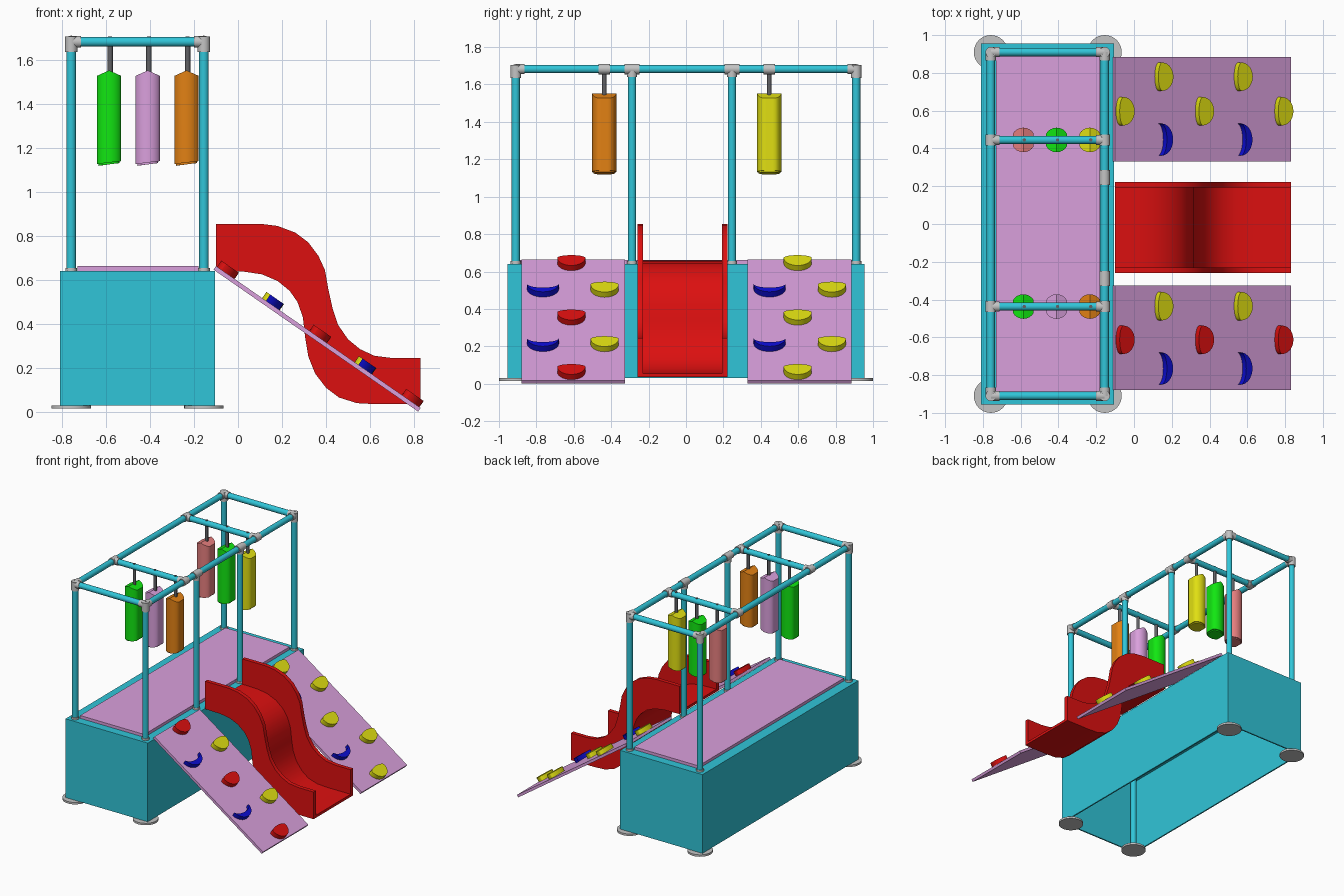
import bpy, bmesh, math
from mathutils import Vector, Matrix

cube = bpy.data.objects.get("Cube")
if cube:
    bpy.data.objects.remove(cube, do_unlink=True)


def material(name, r, g, b):
    m = bpy.data.materials.new(name)
    m.use_nodes = True
    m.diffuse_color = (r, g, b, 1)
    m.node_tree.nodes["Principled BSDF"].inputs["Base Color"].default_value = (r, g, b, 1)
    return m


TEAL = material("teal", 0.03, 0.56, 0.69)
PLUM = material("plum", 0.70, 0.35, 0.72)
RED = material("red", 0.72, 0.005, 0.005)
YELLOW = material("yellow", 0.75, 0.74, 0.006)
BLUE = material("blue", 0.004, 0.004, 0.65)
GREEN = material("green", 0.006, 0.83, 0.006)
ORANGE = material("orange", 0.76, 0.22, 0.007)
PINK = material("pink", 0.79, 0.21, 0.21)
LIGHT = material("light grey", 0.55, 0.55, 0.55)
DARK = material("dark grey", 0.12, 0.12, 0.13)


def finish(name, bm, mat, smooth=True):
    bmesh.ops.recalc_face_normals(bm, faces=bm.faces)
    me = bpy.data.meshes.new(name)
    bm.to_mesh(me)
    bm.free()
    me.materials.append(mat)
    ob = bpy.data.objects.new(name, me)
    bpy.context.collection.objects.link(ob)
    if smooth:
        bpy.ops.object.select_all(action='DESELECT')
        ob.select_set(True)
        bpy.context.view_layer.objects.active = ob
        bpy.ops.object.shade_smooth_by_angle(angle=math.radians(35))
    return ob


def box(name, lo, hi, mat, open_bottom=False):
    lo, hi = Vector(lo), Vector(hi)
    bm = bmesh.new()
    bmesh.ops.create_cube(bm, size=1, matrix=Matrix.Translation((lo + hi) / 2) @ Matrix.Diagonal((*(hi - lo), 1)))
    if open_bottom:
        low = min(bm.faces, key=lambda f: f.calc_center_median().z)
        bmesh.ops.delete(bm, geom=[low], context='FACES_ONLY')
    return finish(name, bm, mat, False)


def tube(name, a, b, r, mat, sides=20):
    a, b = Vector(a), Vector(b)
    d = b - a
    bm = bmesh.new()
    bmesh.ops.create_cone(bm, cap_ends=True, segments=sides, radius1=r, radius2=r, depth=d.length,
                          matrix=Matrix.Translation((a + b) / 2) @ d.to_track_quat('Z', 'Y').to_matrix().to_4x4())
    return finish(name, bm, mat)


def strip(name, lower, upper, y0, y1, mat):
    """Solid band between two matching side outlines, spanning y0 to y1."""
    bm = bmesh.new()
    rings = [[bm.verts.new((p[0], y, p[1])) for p, y in ((a, y0), (b, y0), (b, y1), (a, y1))]
             for a, b in zip(lower, upper)]
    for r, s in zip(rings, rings[1:]):
        for i in range(4):
            j = (i + 1) % 4
            bm.faces.new((r[i], r[j], s[j], s[i]))
    bm.faces.new(rings[0])
    bm.faces.new(rings[-1])
    return finish(name, bm, mat)


# Hollow base, open underneath, and the soft floor
base = box("base_panels", (-0.81, -0.955, 0.03), (-0.105, 0.955, 0.64), TEAL, True)
wall = base.modifiers.new("wall", 'SOLIDIFY')
wall.thickness = 0.015
box("floor_mat", (-0.73, -0.89, 0.635), (-0.18, 0.89, 0.662), PLUM)

# Tube frame with feet, flanges and couplings
XL, XR, Y, TOP, R = -0.758, -0.155, 0.91, 1.682, 0.022
for x in (XL, XR):
    tube("long_rail", (x, -Y, TOP), (x, Y, TOP), R, TEAL)
    for y in (-Y, Y):
        tube("corner_post", (x, y, 0.03), (x, y, TOP), R, TEAL)
        tube("foot_plate", (x, y, 0.015), (x, y, 0.03), 0.09, LIGHT, 32)
        tube("foot_collar", (x, y, 0.03), (x, y, 0.06), 0.03, LIGHT)
        tube("post_flange", (x, y, 0.635), (x, y, 0.655), 0.027, LIGHT)
        tube("corner_coupling", (x, y, 1.635), (x, y, 1.705), 0.028, LIGHT)
        tube("corner_coupling_rail", (x, y, TOP), (x, y * 0.95, TOP), 0.027, LIGHT)
        side = 0.045 if x == XL else -0.045
        tube("corner_coupling_bar", (x, y, TOP), (x + side, y, TOP), 0.027, LIGHT)
    for y in (-0.437, 0.445):
        tube("bar_coupling", (x, y - 0.03, TOP), (x, y + 0.03, TOP), 0.028, LIGHT)
        side = 0.045 if x == XL else -0.045
        tube("bar_socket", (x, y, TOP), (x + side, y, TOP), 0.027, LIGHT)
for y in (-Y, -0.437, 0.445, Y):
    tube("cross_bar", (XL, y, TOP), (XR, y, TOP), R, TEAL)
for y in (-0.288, 0.246):
    tube("gate_post", (XR, y, 0.63), (XR, y, TOP), R, TEAL)
    tube("gate_flange", (XR, y, 0.635), (XR, y, 0.655), 0.027, LIGHT)
    tube("gate_coupling", (XR, y - 0.04, TOP), (XR, y + 0.04, TOP), 0.028, LIGHT)
    tube("gate_socket", (XR, y, 1.64), (XR, y, TOP), 0.027, LIGHT)


# Hanging bags with ridged tops and slanted bottoms
def bag(x, y, mat):
    bm = bmesh.new()
    bmesh.ops.create_cone(bm, cap_ends=True, cap_tris=True, segments=24, radius1=0.065, radius2=0.065, depth=1)
    for v in bm.verts:
        top = v.co.z > 0
        v.co.x = max(-0.055, min(0.055, v.co.x))
        v.co.z = 1.552 - 0.45 * abs(v.co.x) if top else 1.125 + 0.12 * v.co.x
        v.co += Vector((x, y, 0))
    rim = [e for e in bm.edges if len(e.link_faces) == 2 and all(abs(v.co.z - 1.125) < 0.02 for v in e.verts)
           and any(len(f.verts) == 4 for f in e.link_faces)]
    bmesh.ops.bevel(bm, geom=rim, offset=0.008, segments=2, affect='EDGES')
    finish("hanging_bag", bm, mat)
    tube("bag_hanger", (x + 0.005, y, 1.54), (x + 0.005, y, TOP), 0.012, DARK, 12)
    tube("hanger_collar", (x + 0.005, y, 1.65), (x + 0.005, y, 1.707), 0.009, DARK, 12)


for y, mats in ((-0.437, (GREEN, PLUM, ORANGE)), (0.445, (PINK, GREEN, YELLOW))):
    for x, mat in zip((-0.586, -0.41, -0.234), mats):
        bag(x, y, mat)

# Climbing ramps: local x runs down the slope, local z is the outward normal
SLOPE = math.atan2(0.645, 0.93)
LEAN = Matrix.Translation((-0.1, 0, 0.663)) @ Matrix.Rotation(SLOPE, 4, 'Y')


def ramp(y0, y1):
    bm = bmesh.new()
    length = 0.93 / math.cos(SLOPE)
    bmesh.ops.create_cube(bm, size=1, matrix=LEAN @ Matrix.Translation((length / 2, (y0 + y1) / 2, -0.01))
                          @ Matrix.Diagonal((length, y1 - y0, 0.02, 1)))
    finish("climbing_ramp", bm, PLUM, False)


# Holds: an outer arc closed by a shallow rim or by a crescent's inner arc
def hold(x, y, mat, crescent=False):
    s = (x + 0.1) / math.cos(SLOPE)
    n, half = 14, 0.085 if crescent else 0.075
    start, bulge, back = (-0.035, 0.075, 0.035) if crescent else (-0.03, 0.072, -0.025)
    bm = bmesh.new()
    rows = []
    for i in range(n + 1):
        t = math.pi * i / n
        w, d = half * math.cos(t), max(math.sin(t), 0.03)
        rows.append([bm.verts.new(LEAN @ Vector((s + start + k * d, y + w, z)))
                     for k, z in ((bulge, -0.002), (bulge, 0.034), (back, 0.034), (back, -0.002))])
    for a, b in zip(rows, rows[1:]):
        for i in range(4):
            j = (i + 1) % 4
            bm.faces.new((a[i], a[j], b[j], b[i]))
    bm.faces.new(rows[0])
    bm.faces.new(rows[-1])
    finish("crescent_hold" if crescent else "round_hold", bm, mat)


ramp(-0.88, -0.325)
ramp(0.33, 0.885)
for x in (-0.05, 0.37, 0.79):
    hold(x, -0.613, RED)
    hold(x, 0.597, YELLOW)
for x in (0.155, 0.575):
    hold(x, -0.435, YELLOW)
    hold(x, 0.78, YELLOW)
    hold(x, -0.765, BLUE, True)
    hold(x, 0.447, BLUE, True)

# Wavy slide: matching lower and upper outlines of the side walls
LOWER = [(-0.1, 0.64), (0.03, 0.637), (0.11, 0.625), (0.18, 0.595), (0.235, 0.55), (0.27, 0.5), (0.295, 0.43),
         (0.305, 0.34), (0.32, 0.25), (0.35, 0.175), (0.4, 0.11), (0.46, 0.065), (0.54, 0.04), (0.63, 0.035),
         (0.83, 0.035)]
UPPER = [(-0.1, 0.855), (0.1, 0.855), (0.18, 0.845), (0.26, 0.815), (0.32, 0.77), (0.365, 0.71), (0.395, 0.645),
         (0.41, 0.56), (0.43, 0.47), (0.455, 0.395), (0.5, 0.33), (0.555, 0.285), (0.62, 0.255), (0.7, 0.245),
         (0.83, 0.245)]
bed_top = []
for i, p in enumerate(LOWER):
    a, b = Vector(LOWER[max(i - 1, 0)]), Vector(LOWER[min(i + 1, len(LOWER) - 1)])
    t = (b - a).normalized()
    bed_top.append(Vector(p) + 0.02 * Vector((-t.y, t.x)))
strip("slide_bed", LOWER, bed_top, -0.24, 0.205, RED)
for y0, y1 in ((-0.26, -0.23), (0.193, 0.223)):
    strip("slide_wall", LOWER, UPPER, y0, y1, RED)
